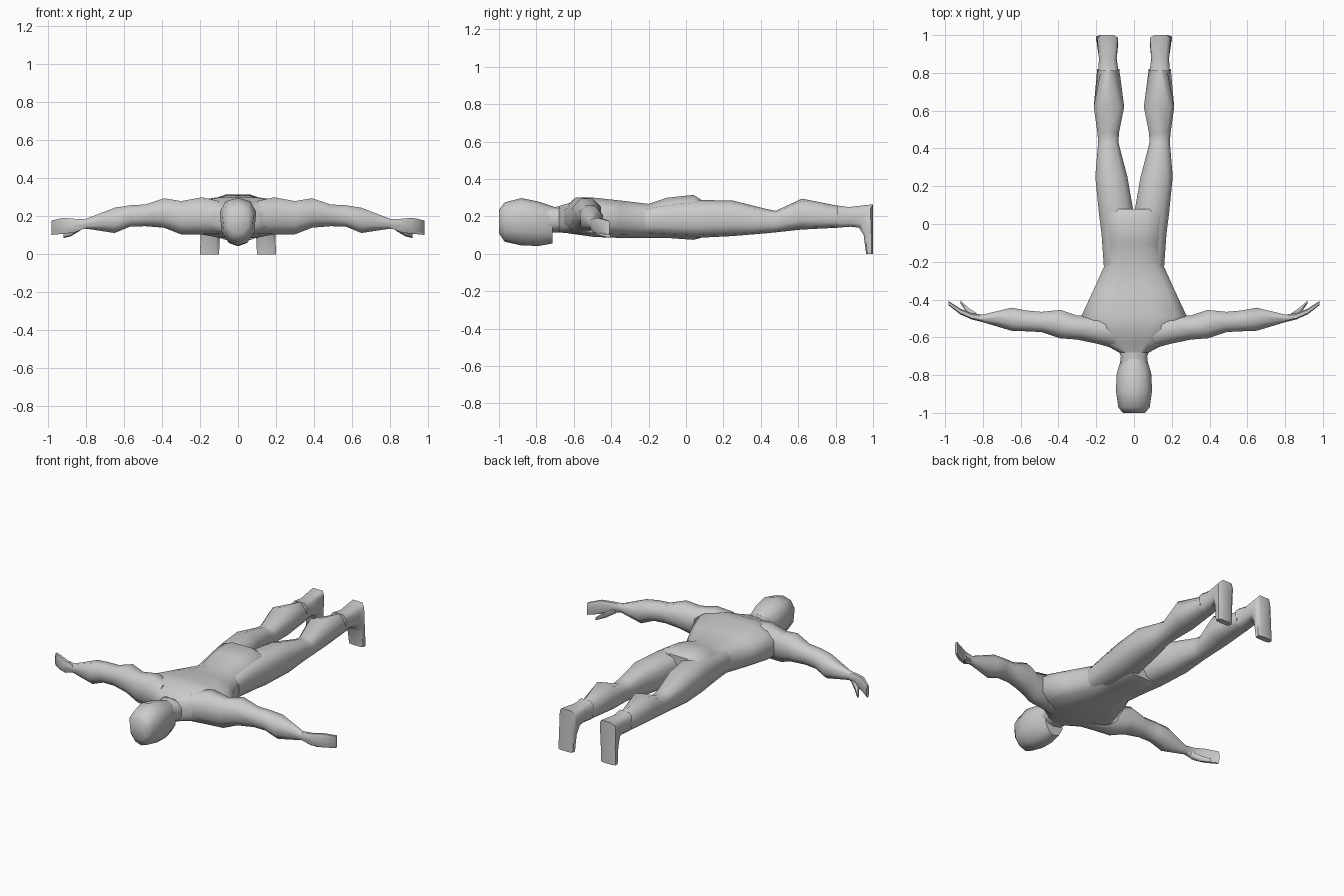
import bpy, bmesh, math
from mathutils import Vector

if "Cube" in bpy.data.objects:
    bpy.data.objects.remove(bpy.data.objects["Cube"])

clay = bpy.data.materials.new("light_grey")
clay.use_nodes = True
GREY = (0.6, 0.6, 0.6, 1)
clay.diffuse_color = GREY
clay.node_tree.nodes["Principled BSDF"].inputs["Base Color"].default_value = GREY


def loft(name, rings, sides=10, power=0.8, flip=1):
    """Skin rings of (centre, across, up, top width, bottom width)."""
    bm = bmesh.new()
    loops = []
    for centre, across, up, top, bottom in rings:
        loop = []
        for i in range(sides):
            a = 2 * math.pi * (i + 0.5) / sides
            c = math.copysign(abs(math.cos(a)) ** power, math.cos(a))
            s = math.copysign(abs(math.sin(a)) ** power, math.sin(a))
            s /= math.sin(math.pi / 2 * (1 if sides % 4 else 1 - 2 / sides)) ** power
            c /= math.cos(math.pi / sides) ** power
            squeeze = 1 + (top - 1) * max(s, 0) + (bottom - 1) * max(-s, 0)
            p = centre + across * c * squeeze + up * s
            loop.append(bm.verts.new((p.x * flip, p.y, p.z)))
        loops.append(loop)
    for a, b in zip(loops, loops[1:]):
        for i in range(sides):
            j = (i + 1) % sides
            bm.faces.new((a[i], a[j], b[j], b[i]))
    bm.faces.new(loops[0])
    bm.faces.new(loops[-1])
    bmesh.ops.recalc_face_normals(bm, faces=bm.faces)
    mesh = bpy.data.meshes.new(name)
    bm.to_mesh(mesh)
    bm.free()
    obj = bpy.data.objects.new(name, mesh)
    bpy.context.collection.objects.link(obj)
    mesh.materials.append(clay)
    bpy.ops.object.select_all(action="DESELECT")
    obj.select_set(True)
    bpy.context.view_layer.objects.active = obj
    bpy.ops.object.shade_smooth_by_angle(angle=math.radians(55))
    return obj


def slant(x0, x1, top, low, wt=1, wb=1):
    """Ring spanning x0..x1 between an upper and a lower (y, z) point."""
    t, b = Vector((0, *top)), Vector((0, *low))
    mid = (t + b) / 2 + Vector(((x0 + x1) / 2, 0, 0))
    return mid, Vector(((x1 - x0) / 2, 0, 0)), (t - b) / 2, wt, wb


def along_y(y, x0, x1, z0, z1, wt=1, wb=1):
    return slant(x0, x1, (y, z1), (y, z0), wt, wb)


def along_x(x, y0, y1, z0, z1):
    return (Vector((x, (y0 + y1) / 2, (z0 + z1) / 2)),
            Vector((0, (y1 - y0) / 2, 0)), Vector((0, 0, (z1 - z0) / 2)), 1, 1)


# Torso: neck base, wide shoulders, waist, flared hem over the hips
loft("torso", [along_y(y, -w, w, z0, z1) for y, w, z0, z1 in (
    (-0.68, 0.08, 0.115, 0.255), (-0.63, 0.17, 0.11, 0.27),
    (-0.56, 0.23, 0.10, 0.30), (-0.49, 0.28, 0.09, 0.30),
    (-0.35, 0.215, 0.085, 0.285), (-0.2, 0.147, 0.085, 0.267),
    (-0.1, 0.145, 0.085, 0.30), (0.04, 0.16, 0.075, 0.315),
    (0.08, 0.15, 0.085, 0.29))], sides=12, power=0.7)

# Head and neck, face downward
loft("neck", [along_y(y, -w, w, z0, z1) for y, w, z0, z1 in (
    (-0.8, 0.075, 0.11, 0.27), (-0.7, 0.07, 0.115, 0.25),
    (-0.6, 0.11, 0.11, 0.27))])
loft("head", [along_y(y, -w, w, z0, z1, 0.95, 0.7) for y, w, z0, z1 in (
    (-1.0, 0.06, 0.11, 0.235), (-0.97, 0.085, 0.065, 0.275),
    (-0.88, 0.098, 0.045, 0.298), (-0.79, 0.093, 0.042, 0.28),
    (-0.715, 0.07, 0.055, 0.255))], power=0.75)

for side, flip in (("left", 1), ("right", -1)):
    # Leg from hip to ankle, the calf narrowing to a ridge
    loft(side + "_leg", [along_y(*r) for r in (
        (-0.22, 0.0, 0.16, 0.10, 0.25), (-0.05, 0.0, 0.172, 0.09, 0.28),
        (0.05, 0.0, 0.185, 0.085, 0.288), (0.25, 0.035, 0.205, 0.095, 0.285),
        (0.43, 0.082, 0.19, 0.11, 0.24), (0.48, 0.08, 0.193, 0.115, 0.23),
        (0.62, 0.052, 0.213, 0.13, 0.295), (0.82, 0.078, 0.195, 0.14, 0.255, 0.15, 1))],
        power=0.75, flip=flip)
    # Foot bending down to the toes
    loft(side + "_foot", [slant(*r) for r in (
        (0.082, 0.19, (0.81, 0.258), (0.81, 0.14)),
        (0.092, 0.185, (0.87, 0.25), (0.88, 0.145)),
        (0.085, 0.195, (1.0, 0.265), (0.925, 0.14)),
        (0.095, 0.197, (1.0, 0.11), (0.95, 0.10)),
        (0.1, 0.2, (1.0, 0.0), (0.963, 0.0)))], sides=8, power=0.55, flip=flip)
    # Arm from shoulder to wrist
    loft(side + "_arm", [along_x(*r) for r in (
        (0.1, -0.66, -0.5, 0.11, 0.28), (0.19, -0.635, -0.48, 0.105, 0.30),
        (0.3, -0.612, -0.485, 0.105, 0.28), (0.39, -0.605, -0.455, 0.14, 0.295),
        (0.49, -0.572, -0.465, 0.148, 0.262), (0.57, -0.568, -0.458, 0.145, 0.258),
        (0.65, -0.565, -0.443, 0.112, 0.245), (0.8, -0.52, -0.48, 0.135, 0.187),
        (0.86, -0.505, -0.472, 0.125, 0.187))],
        sides=8, power=0.95, flip=flip)
    # Curved flat hand and thumb
    loft(side + "_hand", [along_x(*r) for r in (
        (0.8, -0.52, -0.483, 0.14, 0.185), (0.86, -0.505, -0.472, 0.115, 0.187),
        (0.92, -0.478, -0.448, 0.108, 0.192), (0.982, -0.43, -0.408, 0.102, 0.178))],
        sides=8, power=0.6, flip=flip)
    loft(side + "_thumb", [along_x(*r) for r in (
        (0.83, -0.505, -0.475, 0.125, 0.155), (0.88, -0.475, -0.44, 0.095, 0.13),
        (0.918, -0.422, -0.405, 0.085, 0.108))], sides=6, power=0.8, flip=flip)
